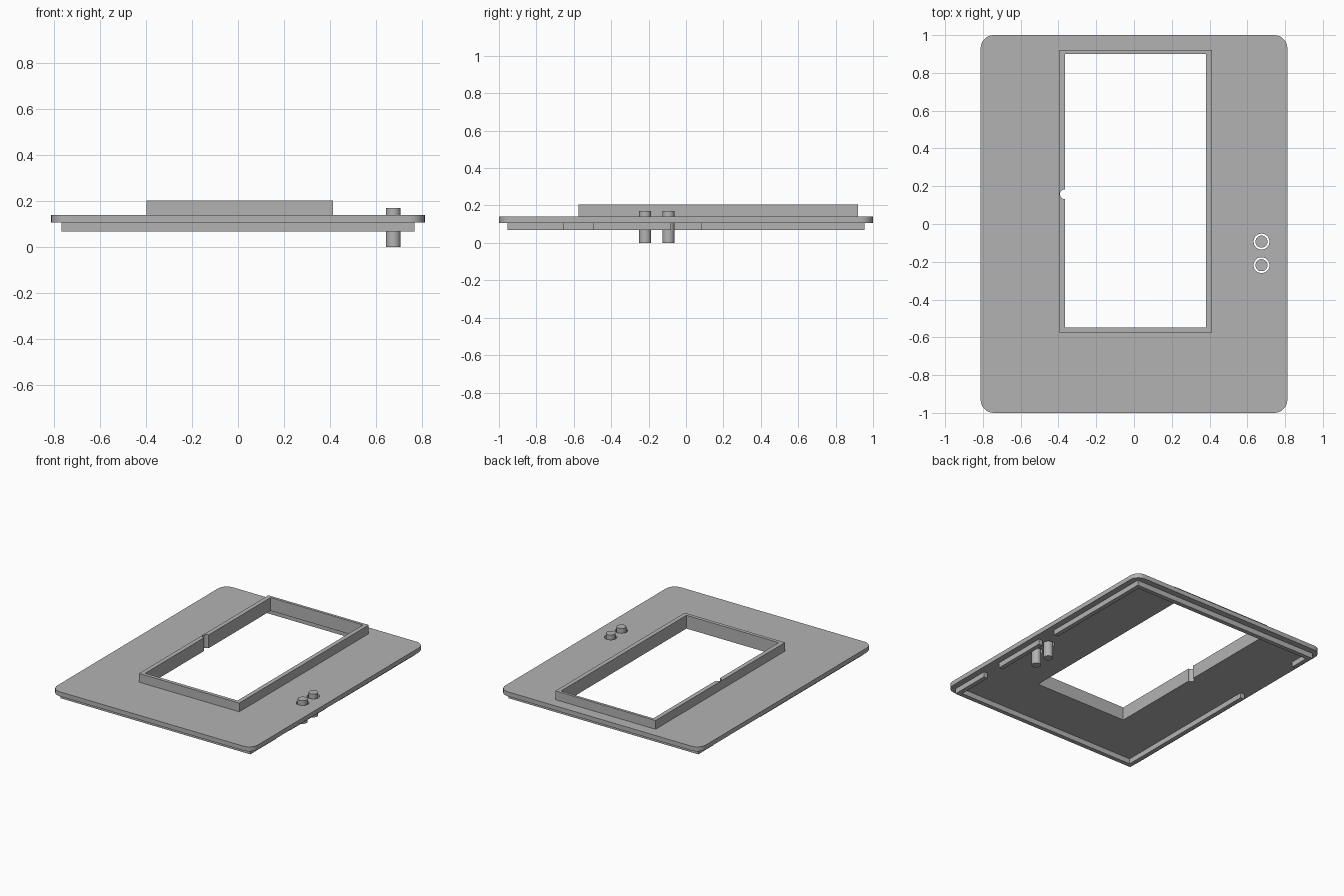
import bpy
import bmesh
from math import cos, sin, pi, radians

cube = bpy.data.objects.get("Cube")
if cube:
    bpy.data.objects.remove(cube, do_unlink=True)

# One plain grey for the whole part
grey = bpy.data.materials.new("plain_grey")
grey.use_nodes = True
COLOUR = (0.45, 0.45, 0.45, 1)
grey.diffuse_color = COLOUR
grey.node_tree.nodes["Principled BSDF"].inputs["Base Color"].default_value = COLOUR


def arc(cx, cy, r, start, end, steps):
    return [(cx + r * cos(radians(start + (end - start) * i / steps)),
             cy + r * sin(radians(start + (end - start) * i / steps)))
            for i in range(steps + 1)]


def circle(cx, cy, r, steps=32):
    return arc(cx, cy, r, 0, 360, steps)[:-1]


def rect(x0, y0, x1, y1):
    return [(x0, y0), (x1, y0), (x1, y1), (x0, y1)]


def rounded_rect(hx, hy, r):
    pts = []
    for k, (sx, sy) in enumerate([(1, 1), (-1, 1), (-1, -1), (1, -1)]):
        pts += arc(sx * (hx - r), sy * (hy - r), r, 90 * k, 90 * k + 90, 8)
    return pts


def extrude_outline(name, loops, z0, z1):
    """Fill closed outlines (inner loops become holes) and extrude from z0 to z1."""
    curve = bpy.data.curves.new(name, 'CURVE')
    curve.dimensions = '2D'
    curve.fill_mode = 'BOTH'
    curve.extrude = (z1 - z0) / 2
    for loop in loops:
        spline = curve.splines.new('POLY')
        spline.points.add(len(loop) - 1)
        for point, (x, y) in zip(spline.points, loop):
            point.co = (x, y, 0, 1)
        spline.use_cyclic_u = True
    temp = bpy.data.objects.new(name + "_outline", curve)
    bpy.context.collection.objects.link(temp)
    bpy.context.view_layer.update()
    graph = bpy.context.evaluated_depsgraph_get()
    mesh = bpy.data.meshes.new_from_object(temp.evaluated_get(graph))
    bpy.data.objects.remove(temp, do_unlink=True)
    bm = bmesh.new()
    bm.from_mesh(mesh)
    bmesh.ops.remove_doubles(bm, verts=bm.verts, dist=1e-5)
    bmesh.ops.translate(bm, verts=bm.verts, vec=(0, 0, (z0 + z1) / 2))
    bmesh.ops.recalc_face_normals(bm, faces=bm.faces)
    bm.to_mesh(mesh)
    bm.free()
    mesh.name = name
    mesh.materials.clear()
    mesh.materials.append(grey)
    obj = bpy.data.objects.new(name, mesh)
    bpy.context.collection.objects.link(obj)
    bpy.ops.object.select_all(action='DESELECT')
    obj.select_set(True)
    bpy.context.view_layer.objects.active = obj
    bpy.ops.object.shade_smooth_by_angle(angle=radians(30))
    return obj


PLATE_BOTTOM, PLATE_TOP = 0.107, 0.14
BUTTONS = [(0.675, -0.093), (0.675, -0.218)]

# Window opening with a half-round notch in its x- wall
LEFT, RIGHT, FRONT, BACK = -0.366, 0.381, -0.549, 0.9
opening = ([(LEFT, FRONT), (RIGHT, FRONT), (RIGHT, BACK), (LEFT, BACK)]
           + arc(LEFT, 0.158, 0.026, 90, 270, 12))

# Face plate with window and button holes
extrude_outline("face_plate",
                [rounded_rect(0.812, 1.0, 0.07), opening]
                + [circle(x, y, 0.042) for x, y in BUTTONS],
                PLATE_BOTTOM, PLATE_TOP)

# Raised frame around the window
extrude_outline("window_frame", [rect(-0.398, -0.575, 0.413, 0.92), opening],
                PLATE_TOP, 0.204)

# Push buttons standing free in their holes
for i, (x, y) in enumerate(BUTTONS):
    extrude_outline(f"push_button_{i + 1}", [circle(x, y, 0.032)], 0, 0.17)

# Locating lip below the plate, interrupted along both long sides
LX, LY, T = 0.768, 0.955, 0.032
LIP_BOTTOM = 0.069
# each end bar carries the corner returns of the side walls
front_lip = [(-LX, -LY), (LX, -LY), (LX, -0.655), (LX - T, -0.655),
             (LX - T, T - LY), (T - LX, T - LY), (T - LX, 0.24), (-LX, 0.24)]
back_lip = [(LX, LY), (-LX, LY), (-LX, 0.78), (T - LX, 0.78),
            (T - LX, LY - T), (LX - T, LY - T), (LX - T, 0.08), (LX, 0.08)]
middle_lip = rect(LX - T, -0.498, LX, -0.08)
for name, outline in (("front_lip", front_lip), ("back_lip", back_lip),
                      ("middle_lip", middle_lip)):
    extrude_outline(name, [outline], LIP_BOTTOM, PLATE_BOTTOM)
